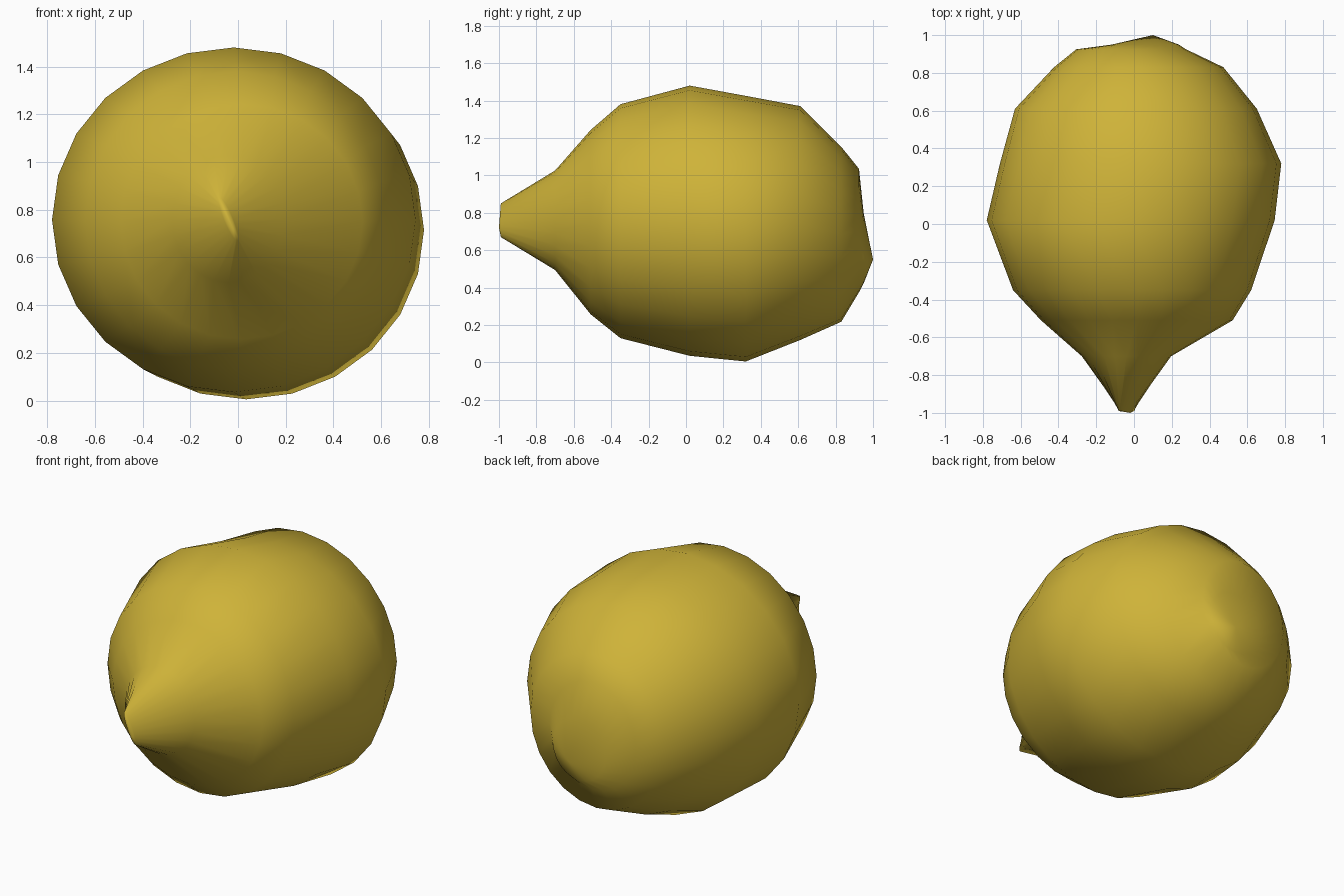
import bpy, bmesh, math

if "Cube" in bpy.data.objects:
    bpy.data.objects.remove(bpy.data.objects["Cube"])

yellow = bpy.data.materials.new("lemon yellow")
yellow.diffuse_color = (0.62, 0.45, 0.04, 1)
yellow.use_nodes = True
yellow.node_tree.nodes["Principled BSDF"].inputs["Base Color"].default_value = yellow.diffuse_color

# Cross-sections along the fruit: y, left x, right x, bottom z, top z
RINGS = [
    (-0.99, -0.06, -0.02, 0.67, 0.85),
    (-0.70, -0.28, 0.20, 0.49, 1.03),
    (-0.51, -0.50, 0.53, 0.25, 1.25),
    (-0.35, -0.65, 0.63, 0.12, 1.39),
    (0.02, -0.785, 0.75, 0.03, 1.485),
    (0.32, -0.715, 0.785, 0.00, 1.43),
    (0.61, -0.64, 0.66, 0.11, 1.38),
    (0.83, -0.43, 0.48, 0.21, 1.16),
    (0.925, -0.31, 0.28, 0.37, 1.04),
    (0.95, -0.12, 0.24, 0.42, 0.80),
]
SIDES = 24

bm = bmesh.new()
loops = []
for n, (y, left, right, low, high) in enumerate(RINGS):
    cx, cz = (left + right) / 2, (low + high) / 2
    # Body sections sit slightly inside the outline, as facets do
    shrink = {4: 0.993, 5: 0.993}.get(n, 0.985)
    if n == 0:
        shrink = 1
    rx, rz = shrink * (right - left) / 2, shrink * (high - low) / 2
    ring = []
    for i in range(SIDES):
        a = math.tau * i / SIDES
        x, z = cx + rx * math.cos(a), cz + rz * math.sin(a)
        # The nipple ends in a narrow slanting ridge
        lean = -0.4 * (z - cz) if n == 0 else 0
        ring.append(bm.verts.new((x + lean, y, z)))
    loops.append(ring)

# Skin between neighbouring sections
for a, b in zip(loops, loops[1:]):
    for i in range(SIDES):
        j = (i + 1) % SIDES
        bm.faces.new((a[i], a[j], b[j], b[i]))

# Nipple tip and off-centre stem end
for ring, point in ((loops[0], (-0.02, -1.0, 0.72)), (loops[-1], (0.1, 1.0, 0.55))):
    tip = bm.verts.new(point)
    for i in range(SIDES):
        bm.faces.new((ring[i], ring[(i + 1) % SIDES], tip))

bmesh.ops.recalc_face_normals(bm, faces=bm.faces)
for f in bm.faces:
    f.smooth = True
mesh = bpy.data.meshes.new("lemon")
bm.to_mesh(mesh)
bm.free()
mesh.materials.append(yellow)
lemon = bpy.data.objects.new("lemon", mesh)
bpy.context.collection.objects.link(lemon)
